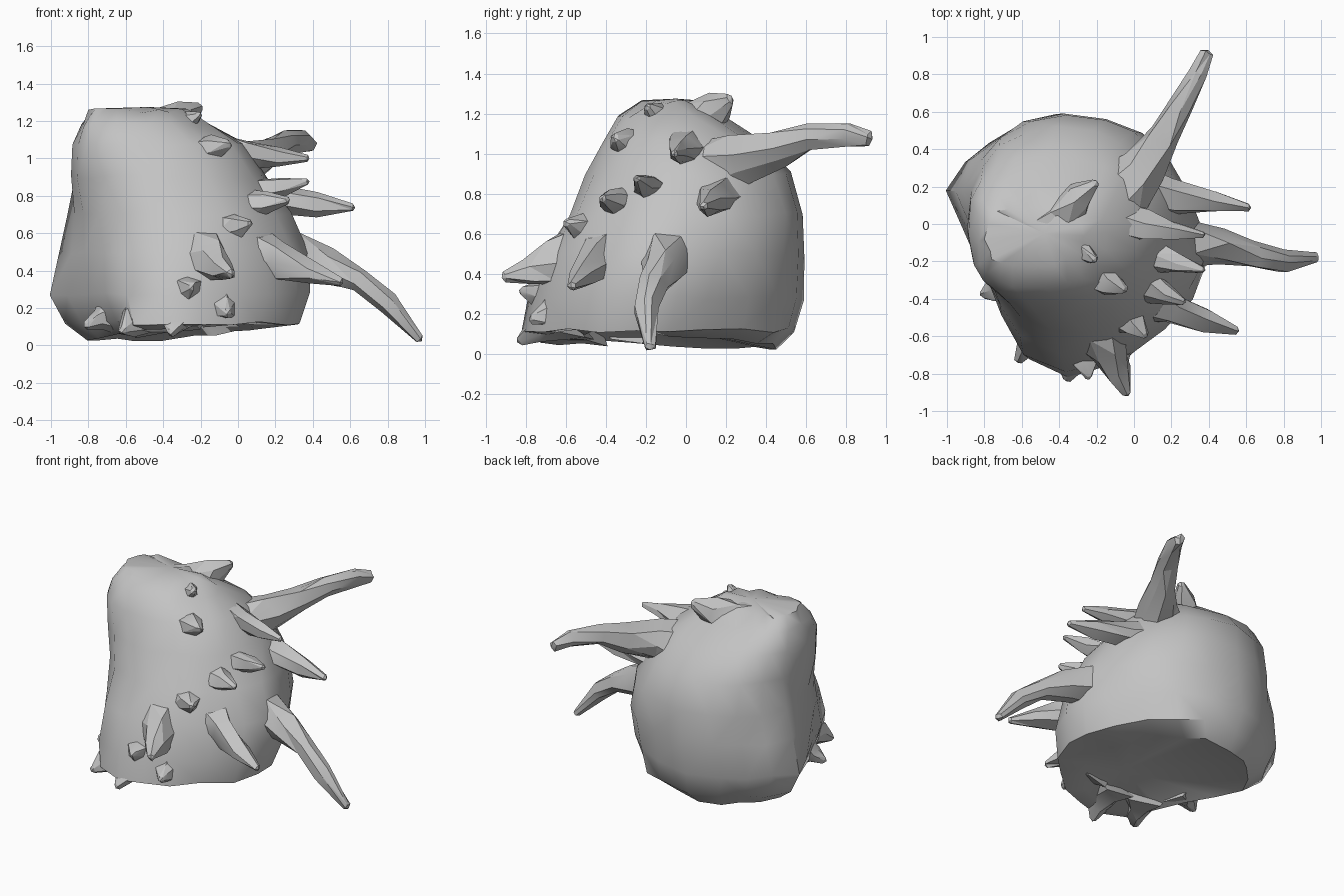
import bpy, bmesh, math, random
from mathutils import Vector

random.seed(4)
if "Cube" in bpy.data.objects:
    bpy.data.objects.remove(bpy.data.objects["Cube"], do_unlink=True)

grey = bpy.data.materials.new("stone grey")
grey.use_nodes = True
grey.diffuse_color = (0.55, 0.55, 0.55, 1)
bsdf = grey.node_tree.nodes["Principled BSDF"]
bsdf.inputs["Base Color"].default_value = grey.diffuse_color
bsdf.inputs["Roughness"].default_value = 0.9


def jitter(v, amount):
    return Vector(v) + Vector([random.uniform(-amount, amount) for _ in range(3)])


def loft(name, rings, start, end, angle):
    """Skin closed rings, closing both ends with a fan to a point."""
    bm = bmesh.new()
    loops = [[bm.verts.new(p) for p in ring] for ring in rings]
    n = len(loops[0])
    for a, b in zip(loops, loops[1:]):
        for i in range(n):
            j = (i + 1) % n
            bm.faces.new((a[i], a[j], b[j], b[i]))
    for loop, tip in ((loops[0], start), (loops[-1], end)):
        point = bm.verts.new(tip)
        for i in range(n):
            bm.faces.new((loop[i], loop[(i + 1) % n], point))
    bmesh.ops.triangulate(bm, faces=bm.faces[:])
    bmesh.ops.recalc_face_normals(bm, faces=bm.faces[:])
    mesh = bpy.data.meshes.new(name)
    bm.to_mesh(mesh)
    bm.free()
    obj = bpy.data.objects.new(name, mesh)
    mesh.materials.append(grey)
    bpy.context.collection.objects.link(obj)
    bpy.ops.object.select_all(action="DESELECT")
    obj.select_set(True)
    bpy.context.view_layer.objects.active = obj
    bpy.ops.object.shade_smooth_by_angle(angle=math.radians(angle))


def rounded(value, power):
    """Squared-off circle coordinate, from 0 to 1."""
    return .5 + .5 * math.copysign(abs(value) ** power, value)


# Body: a pointed plan at the foot blends into a rounded box higher up,
# squarer on its left and towards the top, fitted to a box at every height
plan = [(-1, .19), (-.9, .35), (-.78, .45), (-.63, .54), (-.4, .6), (-.15, .56),
        (.02, .48), (.18, .32), (.3, .12), (.38, -.05), (.4, -.22), (.32, -.42),
        (.17, -.58), (0, -.71), (-.2, -.78), (-.35, -.82), (-.6, -.72),
        (-.7, -.5), (-.8, -.28), (-.9, -.04)]
levels = [(.03, -.8, .12, -.72, .46), (.12, -.92, .33, -.81, .54),
          (.28, -1, .39, -.8, .58), (.5, -.97, .38, -.7, .59),
          (.7, -.92, .29, -.59, .58), (.9, -.89, .15, -.5, .52),
          (1.07, -.88, .03, -.42, .37), (1.18, -.84, -.15, -.34, .21),
          (1.255, -.79, -.26, -.22, .09)]
rings = []
for k, (z, x0, x1, y0, y1) in enumerate(levels):
    blend = min(1, max(0, (z - .3) / .65))
    ring = []
    for i, (px, py) in enumerate(plan):
        a = math.radians(165 - 18 * i)
        power = min(1, 1.6 - .8 * z) if math.cos(a) < 0 else .95
        u = (px + 1) / 1.4 * (1 - blend) + rounded(math.cos(a), power) * blend
        v = (py + .82) / 1.42 * (1 - blend) + rounded(math.sin(a), power) * blend
        x, y = x0 + u * (x1 - x0), y0 + v * (y1 - y0)
        rise = (.1 * max(0, x + .4) + .08 * max(0, .1 - y)) if k == 0 else 0
        ring.append(jitter((x, y, z + rise), .012))
    rings.append(ring)
# The underside is hollowed towards the front
loft("body", rings, (-.25, -.4, .2), (-.48, -.05, 1.275), 45)


def spike(name, path, radii, sides=6):
    """Faceted tapering tube along a path, ending in a blunt point."""
    pts = [Vector(p) for p in path]
    rings = []
    for i, (p, r) in enumerate(zip(pts, radii)):
        along = pts[min(i + 1, len(pts) - 1)] - pts[max(i - 1, 0)]
        turn = along.to_track_quat("Z", "Y")
        ring = []
        for s in range(sides):
            a = math.tau * s / sides + i * .25
            offset = Vector((math.cos(a), math.sin(a), 0)) * r
            ring.append(jitter(p + turn @ offset, r * .2))
        rings.append(ring)
    tip = pts[-1] + (pts[-1] - pts[-2]).normalized() * radii[-1] * .6
    loft(name, rings, pts[0], tip, 22)


def small_spike(name, base, tip, width):
    """Straight spike with a flared root."""
    base, tip = Vector(base), Vector(tip)
    path = [base.lerp(tip, t) for t in (0, .3, .65, .96)]
    spike(name, path, [width * f for f in (1.5, 1, .65, .22)])


# Large curved spikes
spike("rear_spike",
      [(-.12, .1, .88), (.05, .29, .97), (.16, .46, 1.03), (.25, .62, 1.08),
       (.35, .8, 1.095), (.39, .91, 1.075)],
      [.2, .125, .085, .068, .055, .035], 7)
spike("side_spike",
      [(.05, -.05, .62), (.26, -.09, .5), (.47, -.12, .42), (.64, -.16, .355),
       (.8, -.19, .23), (.97, -.18, .035)],
      [.22, .14, .09, .065, .065, .03], 7)

# Short spikes: name, base, tip, width
for item in [
    ("upper_side_spike", (.02, .17, .79), (.64, .085, .735), .09),
    ("high_spike", (-.08, .01, 1.02), (.39, -.06, 1.0), .08),
    ("middle_spike", (-.05, -.14, .8), (.39, -.25, .88), .08),
    ("front_middle_spike", (-.07, -.28, .74), (.28, -.42, .78), .09),
    ("front_small_spike", (-.12, -.44, .59), (.07, -.6, .66), .1),
    ("lower_front_spike", (.05, -.4, .5), (.57, -.575, .33), .1),
    ("front_spike", (-.18, -.58, .47), (-.03, -.92, .38), .11),
    ("brow_spike", (-.28, -.22, 1.0), (-.04, -.36, 1.08), .105),
    ("crown_spike", (-.42, -.03, 1.1), (-.2, -.2, 1.24), .1),
    ("top_spike", (-.46, -.02, 1.1), (-.2, .23, 1.28), .125),
    ("base_tooth_a", (-.3, -.58, .22), (-.36, -.84, .06), .11),
    ("base_tooth_b", (-.5, -.5, .2), (-.62, -.74, .07), .11),
    ("base_tooth_c", (-.1, -.55, .26), (-.06, -.78, .17), .11),
    ("base_tooth_d", (-.3, -.58, .28), (-.24, -.83, .32), .1),
    ("base_tooth_e", (-.62, -.3, .2), (-.82, -.38, .1), .1),
]:
    small_spike(*item)
